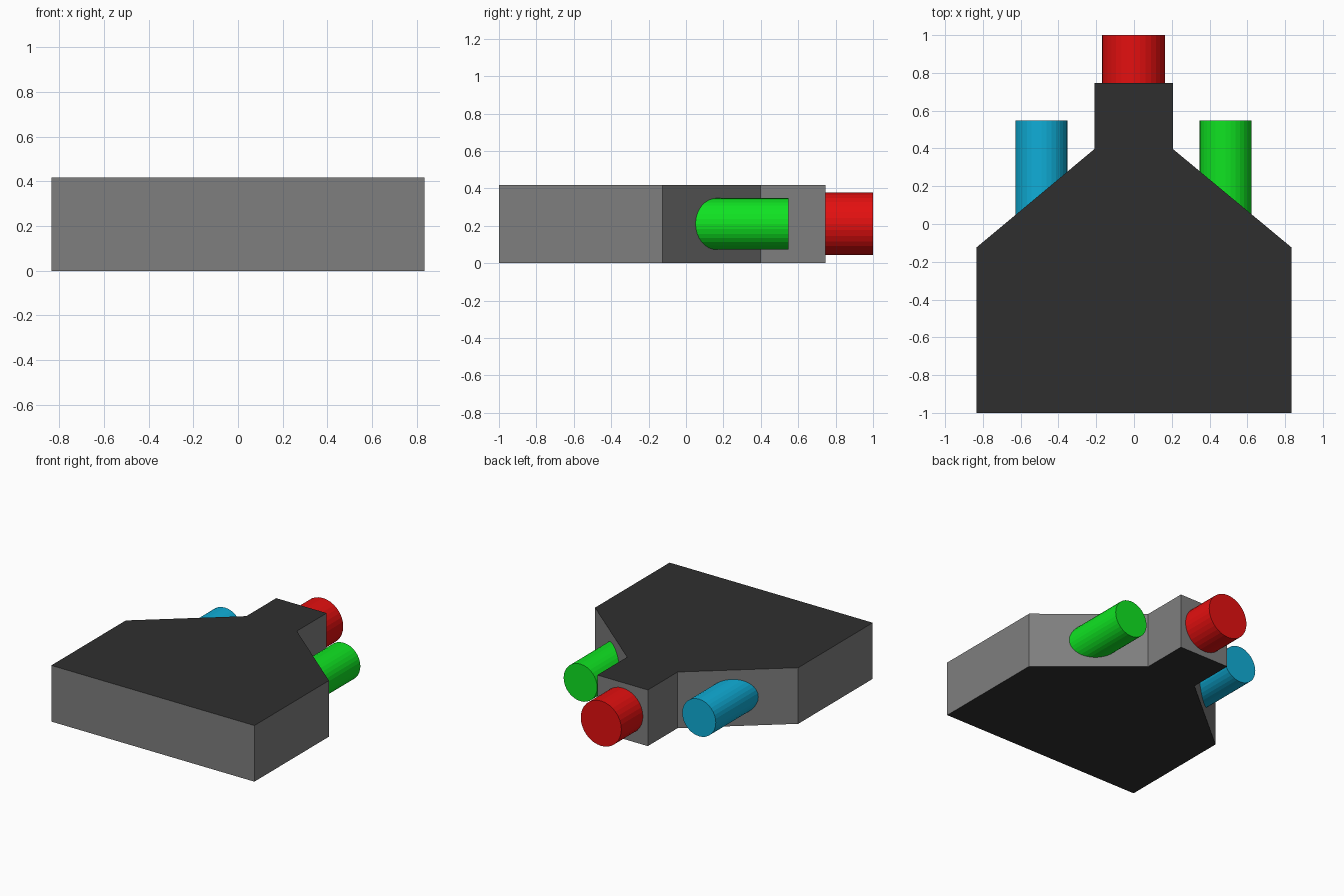
import bpy, bmesh, math
from mathutils import Matrix

if "Cube" in bpy.data.objects:
    bpy.data.objects.remove(bpy.data.objects["Cube"])

HEIGHT = 0.417
MID_Z = 0.21


def material(name, rgb):
    m = bpy.data.materials.new(name)
    m.diffuse_color = (*rgb, 1)
    m.use_nodes = True
    m.node_tree.nodes["Principled BSDF"].inputs["Base Color"].default_value = m.diffuse_color
    return m


black = material("black", (0.028, 0.028, 0.028))
grey = material("grey", (0.21, 0.21, 0.21))
red = material("red", (0.77, 0.005, 0.005))
green = material("green", (0.005, 0.77, 0.016))
blue = material("blue", (0.005, 0.42, 0.68))


def add_object(name, bm, mats):
    bmesh.ops.recalc_face_normals(bm, faces=bm.faces)
    mesh = bpy.data.meshes.new(name)
    bm.to_mesh(mesh)
    bm.free()
    for m in mats:
        mesh.materials.append(m)
    obj = bpy.data.objects.new(name, mesh)
    bpy.context.collection.objects.link(obj)
    return obj


# Housing: extruded outline with a neck, grey sides and black top and bottom
outline = [(-0.835, -1), (0.835, -1), (0.835, -0.125), (0.206, 0.397),
           (0.206, 0.747), (-0.209, 0.747), (-0.209, 0.397), (-0.835, -0.125)]
bm = bmesh.new()
base = bm.faces.new([bm.verts.new((x, y, 0)) for x, y in outline])
top = bmesh.ops.extrude_face_region(bm, geom=[base], use_keep_orig=True)
bmesh.ops.translate(bm, vec=(0, 0, HEIGHT),
                    verts=[g for g in top["geom"] if isinstance(g, bmesh.types.BMVert)])
bm.normal_update()
for f in bm.faces:
    f.material_index = 0 if abs(f.normal.z) > 0.5 else 1
add_object("housing", bm, [black, grey])


# Pegs: round bars pointing backwards out of the housing
def peg(name, x, y0, y1, radius, mat):
    bm = bmesh.new()
    place = (Matrix.Translation((x, (y0 + y1) / 2, MID_Z))
             @ Matrix.Rotation(math.pi / 2, 4, 'X'))
    bmesh.ops.create_cone(bm, cap_ends=True, segments=32, radius1=radius,
                          radius2=radius, depth=y1 - y0, matrix=place)
    add_object(name, bm, [mat])


peg("centre_peg", -0.002, 0.72, 1.0, 0.167, red)
peg("right_peg", 0.485, 0.03, 0.547, 0.138, green)
peg("left_peg", -0.49, 0.03, 0.547, 0.138, blue)
